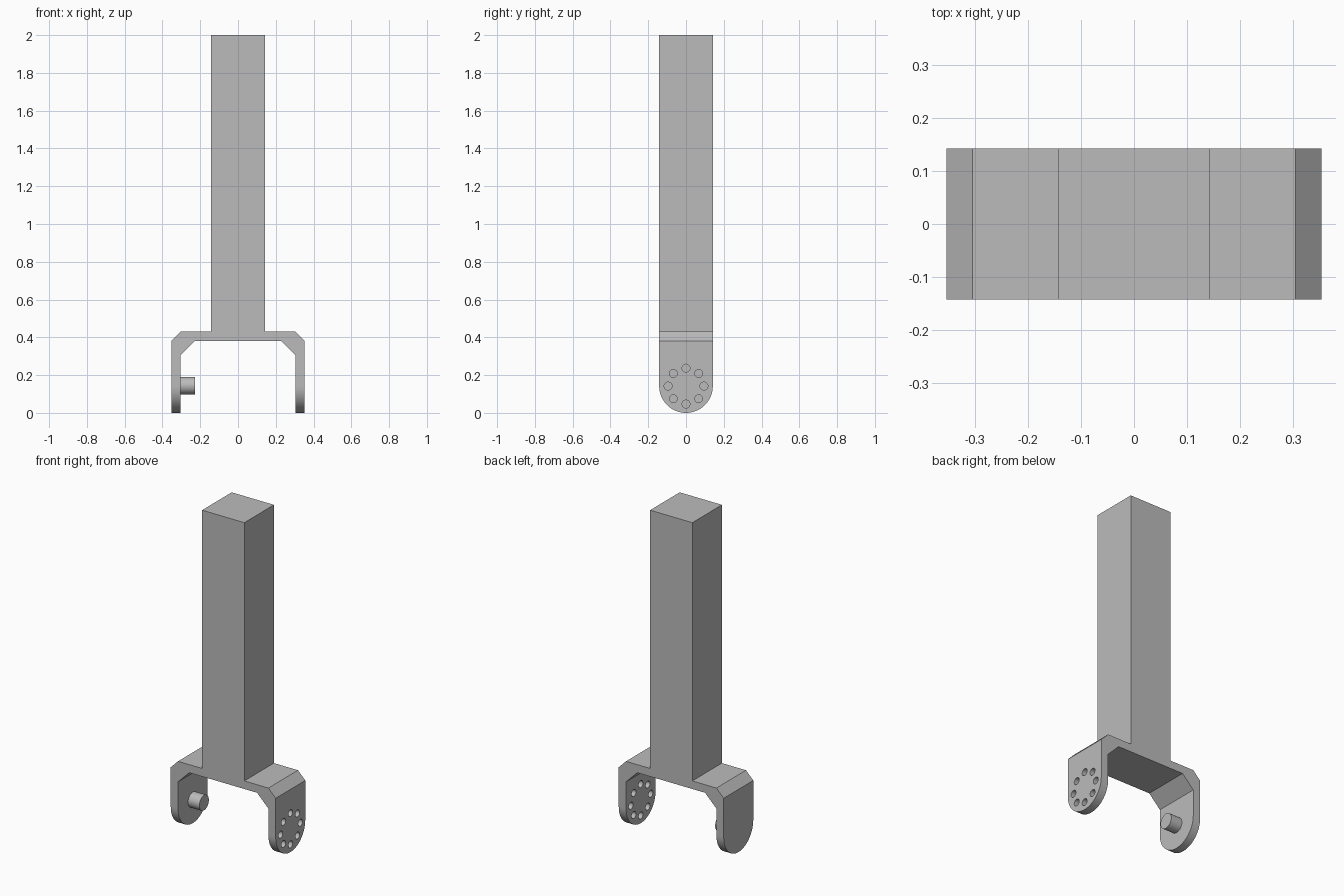
import bpy
import bmesh
from math import sin, cos, pi, radians
from mathutils import Matrix, Vector

if "Cube" in bpy.data.objects:
    bpy.data.objects.remove(bpy.data.objects["Cube"], do_unlink=True)

HALF = 0.142      # half width of column and fork arms
PIVOT = 0.142     # height of the arm centre

grey = bpy.data.materials.new("plain grey")
grey.use_nodes = True
grey.diffuse_color = (0.5, 0.5, 0.5, 1)
grey.node_tree.nodes["Principled BSDF"].inputs["Base Color"].default_value = (0.5, 0.5, 0.5, 1)


def make_object(name, bm):
    bmesh.ops.recalc_face_normals(bm, faces=bm.faces)
    mesh = bpy.data.meshes.new(name)
    bm.to_mesh(mesh)
    bm.free()
    mesh.materials.append(grey)
    obj = bpy.data.objects.new(name, mesh)
    bpy.context.collection.objects.link(obj)
    return obj


def prism(name, points, direction):
    bm = bmesh.new()
    face = bm.faces.new([bm.verts.new(p) for p in points])
    out = bmesh.ops.extrude_face_region(bm, geom=[face])
    verts = [v for v in out["geom"] if isinstance(v, bmesh.types.BMVert)]
    bmesh.ops.translate(bm, verts=verts, vec=Vector(direction))
    return make_object(name, bm)


def add_rod(bm, x0, x1, y, z, radius, segments):
    turn = Matrix.Translation(((x0 + x1) / 2, y, z)) @ Matrix.Rotation(pi / 2, 4, 'Y')
    bmesh.ops.create_cone(bm, cap_ends=True, segments=segments, radius1=radius,
                          radius2=radius, depth=x1 - x0, matrix=turn)


def activate(obj):
    bpy.ops.object.select_all(action='DESELECT')
    obj.select_set(True)
    bpy.context.view_layer.objects.active = obj


def cut(obj, cutter, operation):
    activate(obj)
    mod = obj.modifiers.new("cut", 'BOOLEAN')
    mod.operation = operation
    mod.solver = 'EXACT'
    mod.object = cutter
    bpy.ops.object.modifier_apply(modifier=mod.name)
    bpy.data.objects.remove(cutter, do_unlink=True)


# Column and fork as one mirrored front profile, cut oversize
half_profile = [(HALF, 2), (HALF, 0.43), (0.304, 0.43), (0.353, 0.381),
                (0.353, -0.1), (0.304, -0.1), (0.304, 0.305), (0.228, 0.381)]
profile = half_profile + [(-x, z) for x, z in reversed(half_profile)]
body = prism("column_and_fork", [(x, -0.2, z) for x, z in profile], (0, 0.4, 0))

# Trim to the side outline with rounded arm ends
arc = [pi + pi * i / 32 for i in range(33)]
outline = [(HALF * cos(a), PIVOT + HALF * sin(a)) for a in arc]
outline += [(HALF, 2.2), (-HALF, 2.2)]
trim = prism("side_trim", [(-0.5, y, z) for y, z in outline], (1, 0, 0))
cut(body, trim, 'INTERSECT')

# Ring of bolt holes through the left arm
bm = bmesh.new()
for i in range(8):
    a = i * pi / 4
    add_rod(bm, 0.25, 0.4, 0.095 * cos(a), PIVOT + 0.095 * sin(a), 0.021, 24)
cut(body, make_object("hole_cutter", bm), 'DIFFERENCE')

# Pivot pin on the inside of the right arm
bm = bmesh.new()
add_rod(bm, -0.31, -0.228, 0, PIVOT + 0.002, 0.046, 32)
pin = make_object("pivot_pin", bm)

for obj in (body, pin):
    activate(obj)
    bpy.ops.object.shade_smooth_by_angle(angle=radians(30))
